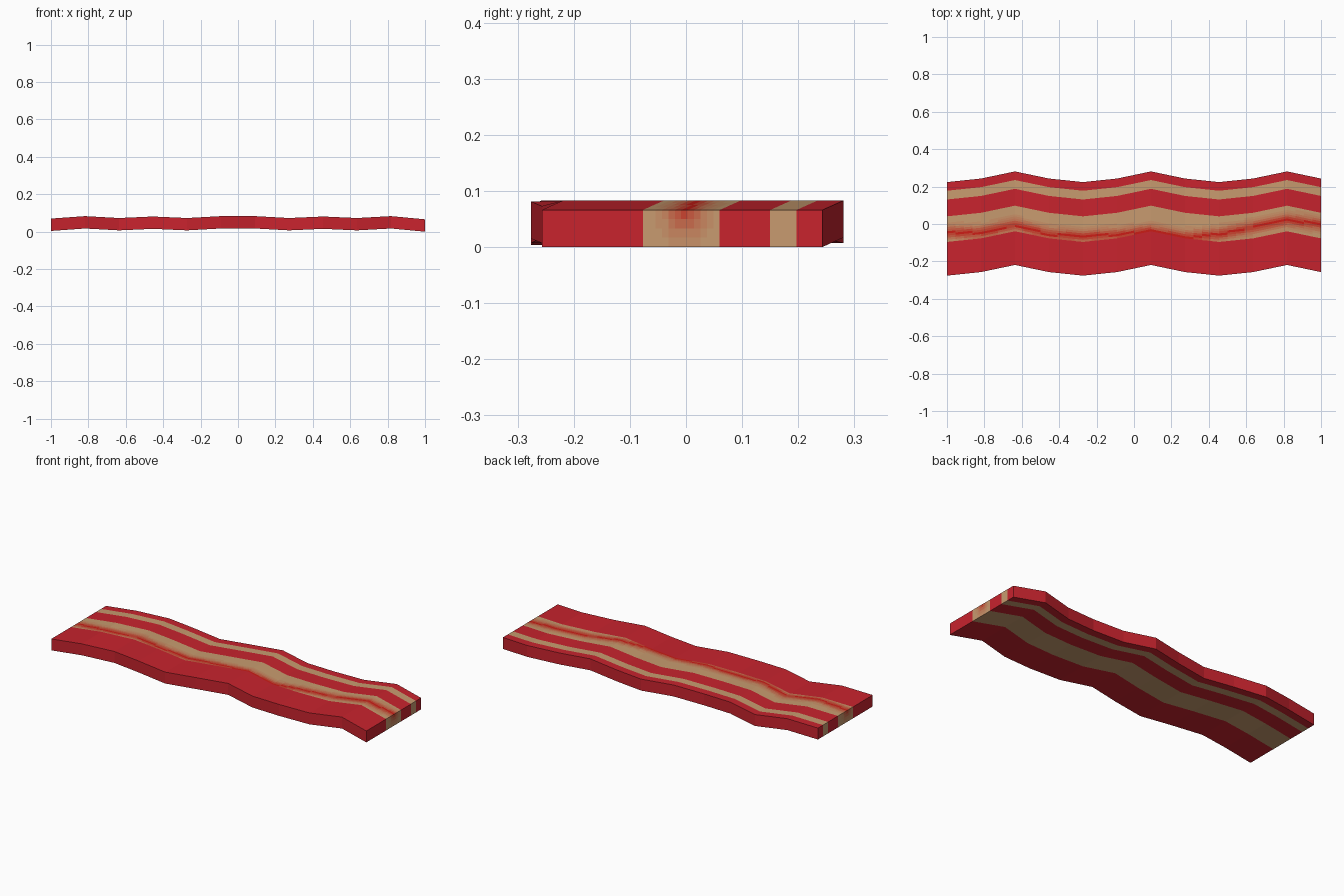
import bpy, bmesh, math

if "Cube" in bpy.data.objects:
    bpy.data.objects.remove(bpy.data.objects["Cube"])

# Per-station profile along x: sideways wave, rise, streak position inside the fat band
shift = [-.026, -.007, .031, -.007, -.026, -.007, .031, -.007, -.026, -.007, .031, -.007]
rise = [.004, .017, .007, .015, .007, .017, .017, .007, .015, .007, .017, 0]
streak = [-.02, -.04, -.035, -.05, -.04, -.05, -.07, -.065, -.03, -.01, -.01, .005]
THICK, SUB, STRIPS, LEVELS = .066, 4, 12, 4

# Crosswise rows: lean edge, wide fat band in fine strips, lean, thin fat, lean edge
fat_lo, fat_hi = -.07, .067
rows = [-.25] + [fat_lo + (fat_hi - fat_lo) * i / STRIPS for i in range(STRIPS + 1)] + [.157, .204, .25]
NX, NY = 11 * SUB, len(rows) - 1


def lerp(table, t):
    i = min(int(t), len(table) - 2)
    return table[i] + (table[i + 1] - table[i]) * (t - i)


# Materials: lean, then fat blending into the red streak
lean, fat, red = (.58, .017, .027), (.58, .33, .16), (.6, .012, .008)
BLENDS = 8
colours = [lean] + [tuple(a + (b - a) * k / (BLENDS - 1) for a, b in zip(fat, red)) for k in range(BLENDS)]
mesh = bpy.data.meshes.new("bacon_strip")
for n, c in enumerate(colours):
    m = bpy.data.materials.new("lean" if n == 0 else f"fat_blend_{n}")
    m.diffuse_color = (*c, 1)
    m.use_nodes = True
    m.node_tree.nodes["Principled BSDF"].inputs["Base Color"].default_value = m.diffuse_color
    mesh.materials.append(m)

bm = bmesh.new()
verts = {}


def vert(i, j, k):
    if (i, j, k) not in verts:
        t = i / SUB
        verts[i, j, k] = bm.verts.new((-1 + 2 * i / NX, rows[j] + lerp(shift, t),
                                       lerp(rise, t) + THICK * k / LEVELS))
    return verts[i, j, k]


def material(i, j, k):
    """Stripe colour at cell centre (i, j) and height k."""
    if j == NY - 2:
        return 1
    if not 1 <= j <= STRIPS:
        return 0
    y = (rows[j] + rows[j + 1]) / 2
    d = (y - lerp(streak, i / SUB)) / .034
    amount = .95 * math.exp(-d * d) * k / LEVELS
    return 1 + round(amount * (BLENDS - 1))


def quad(corners, mat):
    bm.faces.new([vert(*c) for c in corners]).material_index = mat


# Top and underside
for i in range(NX):
    for j in range(NY):
        for k in (0, LEVELS):
            quad([(i, j, k), (i + 1, j, k), (i + 1, j + 1, k), (i, j + 1, k)], material(i + .5, j, k))
# Cut ends
for i in (0, NX):
    for j in range(NY):
        for k in range(LEVELS):
            quad([(i, j, k), (i, j + 1, k), (i, j + 1, k + 1), (i, j, k + 1)], material(i, j, k + .5))
# Long edges
for j in (0, NY):
    for i in range(NX):
        for k in range(LEVELS):
            quad([(i, j, k), (i + 1, j, k), (i + 1, j, k + 1), (i, j, k + 1)], 0)

bmesh.ops.recalc_face_normals(bm, faces=bm.faces)
bm.to_mesh(mesh)
bm.free()
bpy.context.collection.objects.link(bpy.data.objects.new("bacon_strip", mesh))
